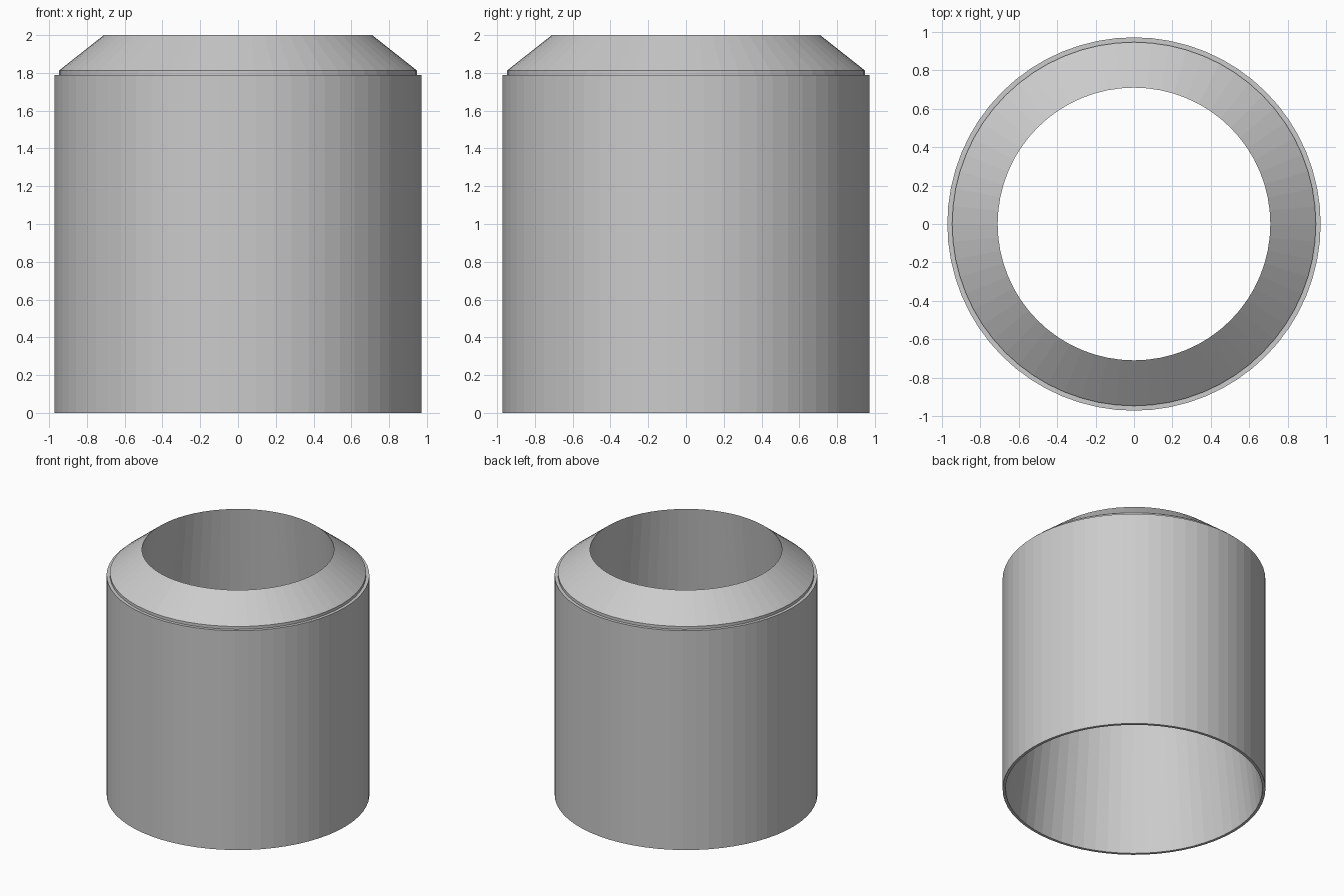
import bpy, bmesh, math

if "Cube" in bpy.data.objects:
    bpy.data.objects.remove(bpy.data.objects["Cube"])

SIDES = 64


def lathe(name, profile):
    """Spin a closed (radius, height) profile around z with flat faces."""
    bm = bmesh.new()
    rings = []
    for r, z in profile:
        rings.append([bm.verts.new((r * math.cos(2 * math.pi * i / SIDES),
                                    r * math.sin(2 * math.pi * i / SIDES), z))
                      for i in range(SIDES)])
    for a, b in zip(rings, rings[1:] + rings[:1]):
        for i in range(SIDES):
            j = (i + 1) % SIDES
            bm.faces.new((a[i], a[j], b[j], b[i]))
    bmesh.ops.recalc_face_normals(bm, faces=bm.faces)
    mesh = bpy.data.meshes.new(name)
    bm.to_mesh(mesh)
    bm.free()
    obj = bpy.data.objects.new(name, mesh)
    bpy.context.collection.objects.link(obj)
    return obj


# Sleeve: straight outer wall, small ledge, chamfered shoulder, tapered bore
lathe("tapered_sleeve", [
    (0.972, 0.0),
    (0.972, 1.79),
    (0.947, 1.79),
    (0.947, 1.813),
    (0.71, 2.0),
    (0.95, 0.0),
])
